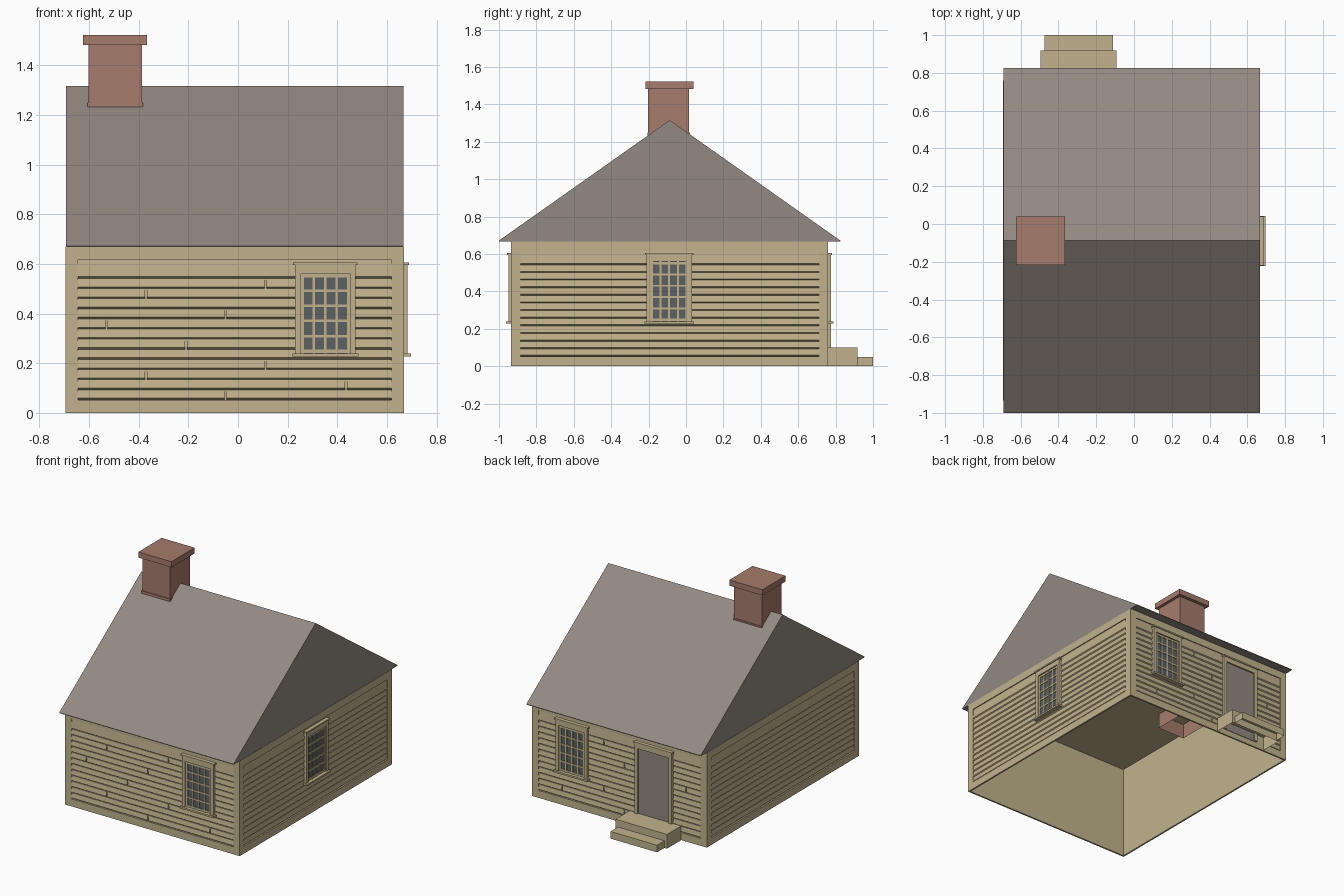
import bpy, bmesh

cube = bpy.data.objects.get("Cube")
if cube:
    bpy.data.objects.remove(cube, do_unlink=True)


def material(name, rgb):
    m = bpy.data.materials.new(name)
    m.use_nodes = True
    m.diffuse_color = (*rgb, 1)
    m.node_tree.nodes["Principled BSDF"].inputs["Base Color"].default_value = (*rgb, 1)
    return m


TAN = material("tan paint", (0.54, 0.45, 0.27))
GRAY = material("gray shingle", (0.29, 0.25, 0.22))
BRICK = material("red brick", (0.38, 0.20, 0.15))
GLASS = material("dark glass", (0.11, 0.12, 0.12))

# Outer wall planes
LEFT, RIGHT, FRONT, BACK, TOP = -0.694, 0.668, -0.935, 0.76, 0.668
DEEP = 0.012          # thickness of the cladding over the wall shell

# Each wall maps (along, outward, up) to the model
WALLS = {
    "front": lambda u, d, z: (u, FRONT - d, z),
    "back": lambda u, d, z: (u, BACK + d, z),
    "right": lambda u, d, z: (LEFT - d, u, z),
    "left": lambda u, d, z: (RIGHT + d, u, z),
}


def plain(x, y, z):
    return (x, y, z)


def prism(bm, place, profile, u0, u1):
    """Extrude a profile of (outward, up) points along a wall."""
    ends = [[bm.verts.new(place(u, d, z)) for d, z in profile] for u in (u0, u1)]
    bm.faces.new(ends[0])
    bm.faces.new(ends[1][::-1])
    n = len(profile)
    for i in range(n):
        j = (i + 1) % n
        bm.faces.new((ends[0][i], ends[1][i], ends[1][j], ends[0][j]))


def box(bm, place, u, d, z):
    prism(bm, place, [(d[0], z[0]), (d[1], z[0]), (d[1], z[1]), (d[0], z[1])], *u)


def finish(name, bm, mat, open_bottom=False):
    bmesh.ops.recalc_face_normals(bm, faces=bm.faces)
    if open_bottom:
        down = [f for f in bm.faces if f.normal.z < -0.9]
        bmesh.ops.delete(bm, geom=down, context="FACES")
    mesh = bpy.data.meshes.new(name)
    bm.to_mesh(mesh)
    bm.free()
    mesh.materials.append(mat)
    obj = bpy.data.objects.new(name, mesh)
    bpy.context.collection.objects.link(obj)
    return obj


def boxes(name, mat, place, parts, open_bottom=False):
    bm = bmesh.new()
    for part in parts:
        box(bm, place, *part)
    return finish(name, bm, mat, open_bottom)


# Hollow wall shell with a ceiling and no floor
boxes("wall_shell", TAN, plain, [((LEFT + DEEP, RIGHT - DEEP),
      (FRONT + DEEP, BACK - DEEP), (0, TOP - 0.002))], True)

# Clapboards inside a flat border on every wall
BASE, HEAD, ROWS, BORDER = 0.052, 0.615, 12, 0.05
STEP = 0.0408
JOINTS = {0: -0.05, 1: 0.435, 2: -0.37, 3: 0.11, 5: -0.21,
          7: -0.53, 8: -0.05, 10: -0.37, 11: 0.11}


def clad(side):
    place = WALLS[side]
    long_side = side in ("front", "back")
    a, b = (LEFT, RIGHT) if long_side else (FRONT, BACK)
    depth = (-DEEP, 0)
    boxes(side + "_border", TAN, place, [
        ((a, a + BORDER), depth, (0, TOP)),
        ((b - BORDER, b), depth, (0, TOP)),
        ((a + BORDER, b - BORDER), depth, (0, BASE)),
        ((a + BORDER, b - BORDER), depth, (HEAD, TOP))])
    bm = bmesh.new()
    for row in range(ROWS + 1):
        z = BASE + row * STEP
        top = HEAD if row == ROWS else z + STEP
        board = [(-DEEP, z), (-0.002, z + 0.007), (-0.007, top), (-DEEP, top)]
        cuts = [a + BORDER, b - BORDER]
        if long_side and row in JOINTS:
            joint = JOINTS[row]
            cuts[1:1] = [joint - 0.004, joint + 0.004]
        for u0, u1 in zip(cuts[::2], cuts[1::2]):
            prism(bm, place, board, u0, u1)
    finish(side + "_clapboards", bm, TAN)


for side in WALLS:
    clad(side)


# Multi-pane windows
def window(side, c):
    place = WALLS[side]
    boxes(side + "_window_glass", GLASS, place,
          [((c - 0.1, c + 0.1), (-0.005, 0.002), (0.24, 0.56))])
    frame = [((c - 0.13, c + 0.13), (-0.005, 0.021), (0.595, 0.605)),
             ((c - 0.133, c + 0.133), (-0.005, 0.028), (0.228, 0.24)),
             ((c - 0.1, c + 0.1), (-0.005, 0.015), (0.56, 0.595))]
    for s in (-1, 1):
        frame.append((sorted((c + s * 0.1, c + s * 0.122)), (-0.005, 0.015), (0.24, 0.595)))
    boxes(side + "_window_casing", TAN, place, frame)
    bars = []
    for i in range(5):
        u = c + (i - 2) * 0.0465
        w = 0.007 if i in (0, 4) else 0.005
        bars.append(((u - w, u + w), (0, 0.007), (0.24, 0.56)))
    for i in range(6):
        z = 0.249 + i * 0.0605
        w = 0.007 if i in (0, 5) else 0.005
        bars.append(((c - 0.1, c + 0.1), (0, 0.0068), (z - w, z + w)))
    boxes(side + "_window_bars", TAN, place, bars)


window("front", 0.352)
window("back", 0.352)
window("left", -0.09)

# Back door with casing
DOOR = -0.285
back = WALLS["back"]
boxes("door_leaf", GRAY, back, [((DOOR - 0.125, DOOR + 0.125), (-0.005, 0.003), (0.04, 0.565))])
trim = [((DOOR - 0.15, DOOR + 0.15), (-0.005, 0.02), (0.595, 0.605)),
        ((DOOR - 0.145, DOOR + 0.145), (-0.005, 0.014), (0.56, 0.595))]
for s in (-1, 1):
    trim.append((sorted((DOOR + s * 0.122, DOOR + s * 0.145)), (-0.005, 0.014), (0.04, 0.56)))
boxes("door_casing", TAN, back, trim)

# Hollow steps
boxes("upper_step", TAN, plain, [((-0.495, -0.093), (BACK, 0.918), (0, 0.1))], True)
boxes("lower_step", TAN, plain, [((-0.475, -0.112), (0.918, 1.0), (0, 0.05))], True)

# Gable roof
bm = bmesh.new()
prism(bm, plain, [(-1.0, TOP), (0.825, TOP), (0.825, TOP + 0.004),
                  (-0.087, 1.316), (-1.0, TOP + 0.004)], -0.692, 0.666)
finish("roof", bm, GRAY)

# Chimney, open below the ceiling, with a wider foot and cap
boxes("chimney_stack", BRICK, plain, [((-0.602, -0.387), (-0.203, 0.017), (0.56, 1.49))], True)
boxes("chimney_foot", BRICK, plain, [((-0.606, -0.383), (-0.207, 0.021), (0.8, 1.25))])
boxes("chimney_cap", BRICK, plain, [((-0.624, -0.366), (-0.217, 0.041), (1.482, 1.522))])
